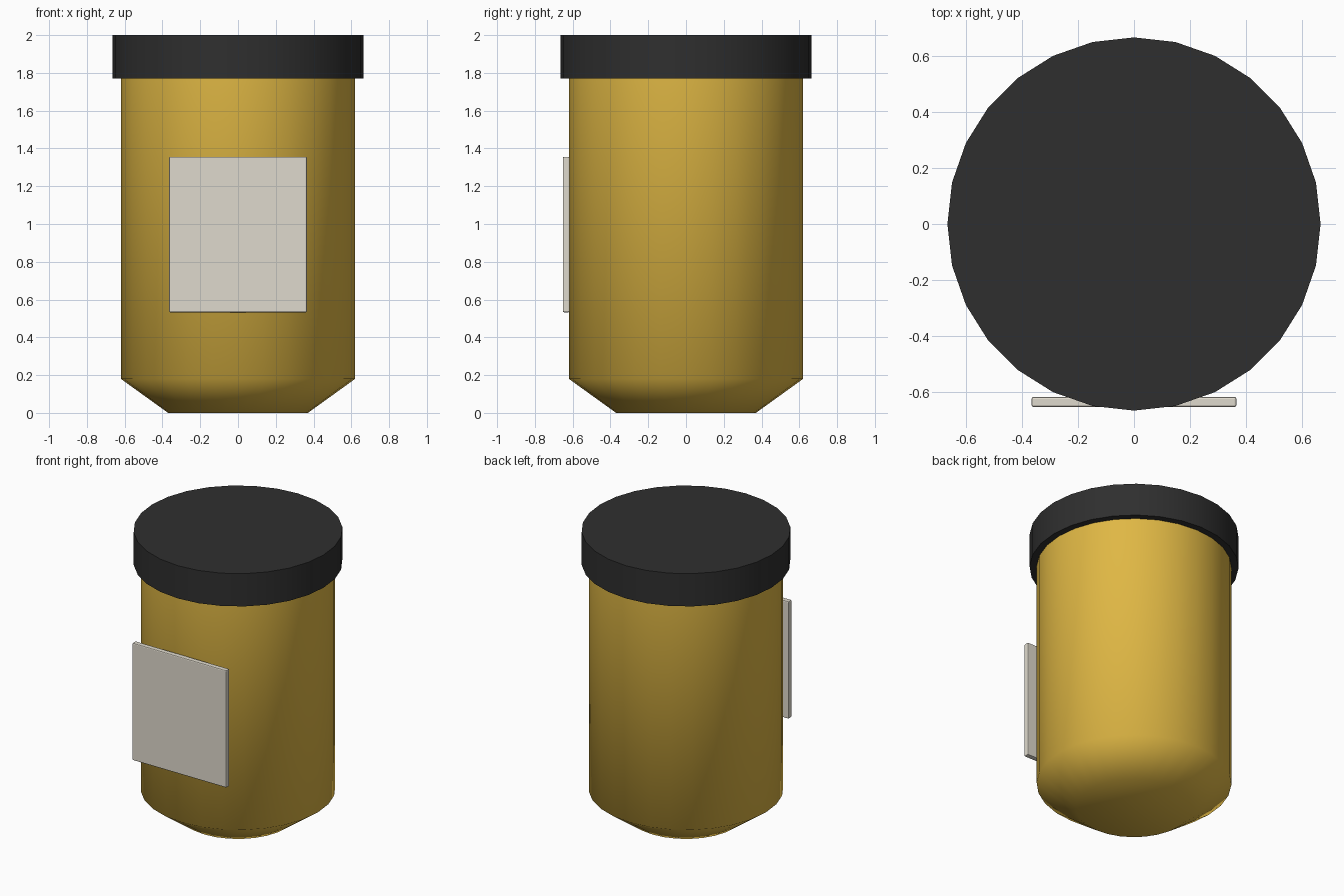
import bpy, bmesh, math

if "Cube" in bpy.data.objects:
    bpy.data.objects.remove(bpy.data.objects["Cube"])

SIDES = 28


def material(name, rgb):
    m = bpy.data.materials.new(name)
    m.diffuse_color = (*rgb, 1.0)
    m.use_nodes = True
    m.node_tree.nodes["Principled BSDF"].inputs["Base Color"].default_value = m.diffuse_color
    return m


def finish(name, bm, mat, smooth_angle=None):
    bmesh.ops.recalc_face_normals(bm, faces=bm.faces)
    me = bpy.data.meshes.new(name)
    bm.to_mesh(me)
    bm.free()
    me.materials.append(mat)
    ob = bpy.data.objects.new(name, me)
    bpy.context.collection.objects.link(ob)
    if smooth_angle:
        bpy.ops.object.select_all(action='DESELECT')
        ob.select_set(True)
        bpy.context.view_layer.objects.active = ob
        bpy.ops.object.shade_smooth_by_angle(angle=math.radians(smooth_angle))
    return ob


def turned(name, profile, mat, angle):
    """Closed solid from (radius, z) rings, bottom to top."""
    bm = bmesh.new()
    rings = [[bm.verts.new((r * math.cos(2 * math.pi * i / SIDES),
                            r * math.sin(2 * math.pi * i / SIDES), z))
              for i in range(SIDES)] for r, z in profile]
    for a, b in zip(rings, rings[1:]):
        for i in range(SIDES):
            j = (i + 1) % SIDES
            bm.faces.new((a[i], a[j], b[j], b[i]))
    bm.faces.new(rings[0][::-1])
    bm.faces.new(rings[-1])
    return finish(name, bm, mat, angle)


yellow = material("amber yellow", (0.74, 0.475, 0.058))
black = material("cap black", (0.028, 0.028, 0.028))
cream = material("label cream", (0.74, 0.70, 0.61))

# Bottle body with tapered base
turned("bottle_body", [(0.37, 0), (0.62, 0.18), (0.62, 1.80)], yellow, 60)

# Overhanging lid
turned("lid", [(0.665, 1.77), (0.665, 2.0)], black, 40)

# Flat label plate on the front, edges slightly bevelled
bm = bmesh.new()
bmesh.ops.create_cube(bm, size=1)
for v in bm.verts:
    v.co = (v.co.x * 0.73, v.co.y * 0.036 - 0.634, v.co.z * 0.824 + 0.944)
bmesh.ops.bevel(bm, geom=bm.edges[:], offset=0.007, segments=2,
                profile=0.5, affect='EDGES')
finish("label_plate", bm, cream)
